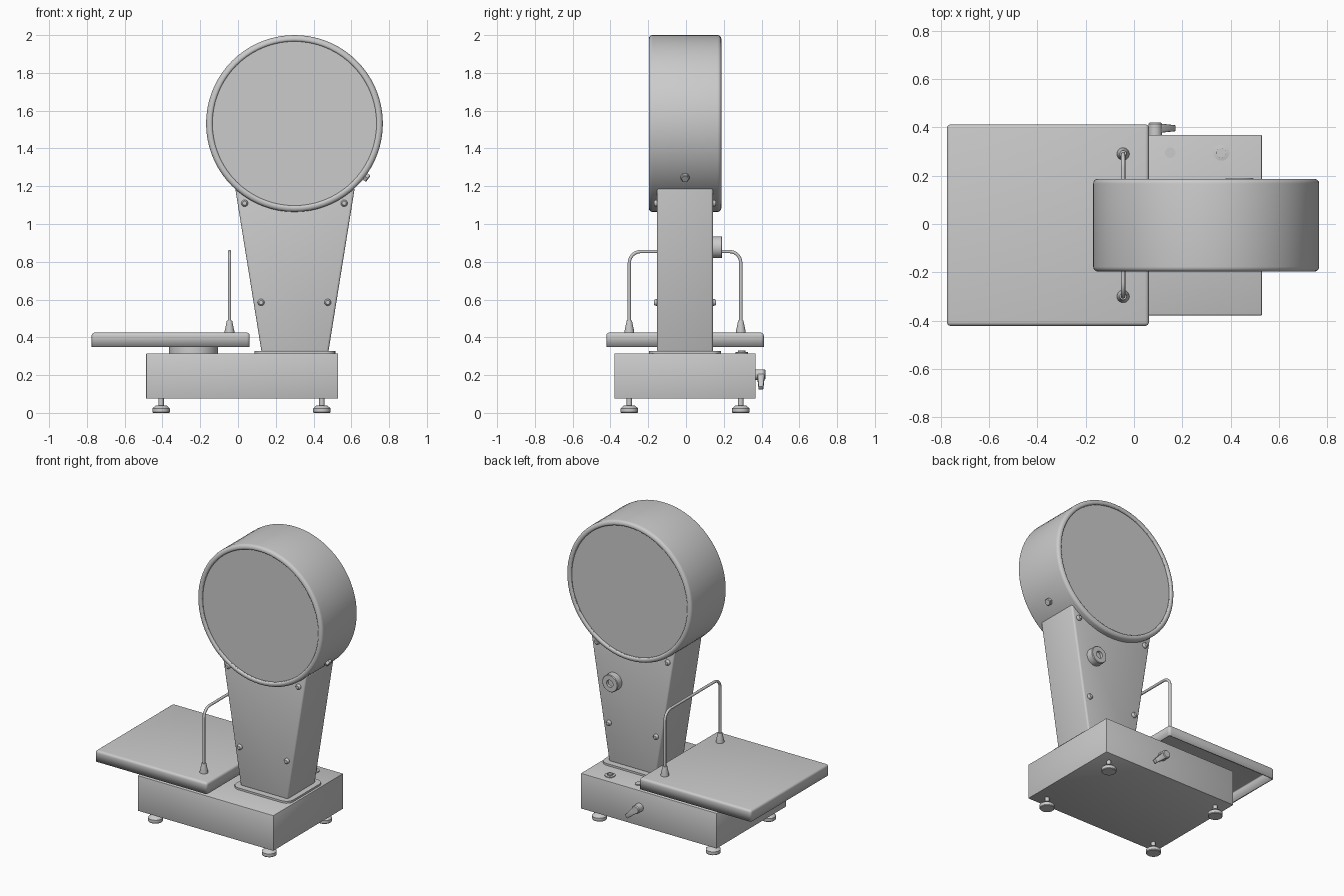
import bpy, bmesh, math
from mathutils import Vector, Matrix

if "Cube" in bpy.data.objects:
    bpy.data.objects.remove(bpy.data.objects["Cube"])

CY = -0.005          # depth centre of the main body
BACK = CY + 0.148    # rear face of the column


def finish(name, bm, angle=35):
    bmesh.ops.recalc_face_normals(bm, faces=bm.faces)
    me = bpy.data.meshes.new(name)
    bm.to_mesh(me)
    bm.free()
    ob = bpy.data.objects.new(name, me)
    bpy.context.collection.objects.link(ob)
    bpy.ops.object.select_all(action='DESELECT')
    ob.select_set(True)
    bpy.context.view_layer.objects.active = ob
    bpy.ops.object.shade_smooth_by_angle(angle=math.radians(angle))
    return ob


def lathe(name, profile, loc, axis=(0, 0, 1), seg=32):
    """Revolve (radius, height) points about an axis through loc."""
    bm = bmesh.new()
    vs = [bm.verts.new((r, 0, h)) for r, h in profile]
    es = [bm.edges.new(p) for p in zip(vs, vs[1:])]
    bmesh.ops.spin(bm, geom=vs + es, axis=(0, 0, 1), cent=(0, 0, 0),
                   angle=math.tau, steps=seg, use_duplicate=False)
    bmesh.ops.remove_doubles(bm, verts=bm.verts, dist=1e-5)
    rot = Vector(axis).to_track_quat('Z', 'Y').to_matrix().to_4x4()
    bm.transform(Matrix.Translation(loc) @ rot)
    return finish(name, bm)


def box(name, x, y, z, bevel=0.0, seg=2, top_x=None, only_vertical=False, open_bottom=False):
    """Box from ranges; top_x gives a different x range at the top."""
    bm = bmesh.new()
    bmesh.ops.create_cube(bm, size=1)
    for v in bm.verts:
        xr = top_x if top_x and v.co.z > 0 else x
        v.co = (xr[v.co.x > 0], y[v.co.y > 0], z[v.co.z > 0])
    if open_bottom:
        low = [f for f in bm.faces if all(v.co.z == min(w.co.z for w in bm.verts) for v in f.verts)]
        bmesh.ops.delete(bm, geom=low, context='FACES_ONLY')
    edges = [e for e in bm.edges if not e.is_boundary]
    if only_vertical:
        edges = [e for e in edges if abs(e.verts[0].co.z - e.verts[1].co.z) > 1e-3]
    if bevel:
        bmesh.ops.bevel(bm, geom=edges, offset=bevel, segments=seg, profile=0.5, affect='EDGES')
    return finish(name, bm)


def arc(cx, cy, r, a0, a1, n=5):
    return [(cx + r * math.cos(math.radians(a0 + (a1 - a0) * i / n)),
             cy + r * math.sin(math.radians(a0 + (a1 - a0) * i / n))) for i in range(n + 1)]


# Base housing
box("base_housing", (-0.487, 0.53), (CY - 0.374, CY + 0.374), (0.075, 0.315), 0.005)

# Adjustable feet
foot = [(0, 0), (0.043, 0), (0.046, 0.004), (0.046, 0.024), (0.03, 0.038), (0.014, 0.04),
        (0.014, 0.08)]
for i, fx in enumerate((-0.407, 0.444)):
    for j, fy in enumerate((-0.295, 0.295)):
        lathe(f"foot_{i}{j}", foot, (fx, CY + fy, 0), seg=24)

# Weighing tray, hollow underneath, on a round support
tray = box("tray", (-0.775, 0.062), (CY - 0.417, CY + 0.417), (0.35, 0.425), 0.016, 4,
           open_bottom=True)
solid = tray.modifiers.new("wall", 'SOLIDIFY')
solid.thickness = 0.01
# make sure the top faces up so the wall grows inward
top = max(tray.data.polygons, key=lambda p: p.area)
solid.offset = -1 if top.normal.z > 0 else 1
lathe("tray_support", [(0, 0), (0.13, 0), (0.13, 0.107), (0, 0.107)], (-0.235, CY, 0.31), seg=48)

# Guard rail: bent rod with conical sockets
half, rt, bend = 0.295, 0.854, 0.06
path = ([(-half, 0.42)] + arc(-half + bend, rt - bend, bend, 180, 90, 8)
        + arc(half - bend, rt - bend, bend, 90, 0, 8) + [(half, 0.42)])
cu = bpy.data.curves.new("guard_rail", 'CURVE')
cu.dimensions = '3D'
cu.bevel_depth = 0.009
cu.bevel_resolution = 3
sp = cu.splines.new('POLY')
sp.points.add(len(path) - 1)
for p, (y, z) in zip(sp.points, path):
    p.co = (-0.045, CY + y, z, 1)
sp.use_smooth = True
bpy.context.collection.objects.link(bpy.data.objects.new("guard_rail", cu))
for s in (-1, 1):
    lathe(f"rail_socket_{s}", [(0, 0), (0.026, 0), (0.026, 0.008), (0.014, 0.065), (0, 0.067)],
          (-0.045, CY + s * half, 0.423), seg=20)

# Tapered column and its flange
box("column_flange", (0.088, 0.515), (CY - 0.19, CY + 0.19), (0.31, 0.328), 0.05, 6,
    only_vertical=True)
box("column", (0.125, 0.478), (CY - 0.148, CY + 0.148), (0.32, 1.19), 0.012, 3,
    top_x=(-0.015, 0.618))

# Dome screws on both column faces
dome = [(0.018, -0.004), (0.018, 0.003)] + arc(0, 0.003, 0.018, 15, 90, 4)
dome = [(r, min(h, 0.017)) for r, h in dome]
for s in (-1, 1):
    for i, (x, z) in enumerate(((0.035, 1.11), (0.562, 1.11), (0.122, 0.585), (0.475, 0.585))):
        lathe(f"column_screw_{s}_{i}", dome, (x, CY + s * 0.148, z), (0, s, 0), 16)

# Round display head with rolled rims and recessed faces on both sides
R, H = 0.468, 0.192
side = ([(0, H - 0.014), (0.434, H - 0.014), (0.434, H - 0.008)]
        + arc(0.445, H - 0.011, 0.011, 165, 90, 3) + arc(R - 0.02, H - 0.02, 0.02, 90, 0, 5))
profile = side + [(r, -h) for r, h in reversed(side)]
lathe("display_head", profile, (0.299, CY, 1.532), (0, -1, 0), 72)

# Hexagonal plug on the head
d = Vector((0.8, 0, -0.6))
lathe("head_plug", [(0, -0.01), (0.024, -0.01), (0.024, 0.016), (0.02, 0.02), (0, 0.02)],
      Vector((0.299, CY, 1.532)) + d * R, d, 6)

# Rear knob on the column, with a recessed hub
lathe("rear_knob", [(0.058, -0.005), (0.058, 0.044), (0.054, 0.048), (0.024, 0.048),
                    (0.024, 0.03), (0, 0.03)], (0.437, BACK, 0.877), (0, 1, 0), 40)

# Spirit level and plug on the base top
lathe("spirit_level", [(0.033, -0.004), (0.033, 0.006), (0.02, 0.008), (0.02, 0.014),
                       (0.015, 0.014), (0.015, 0.01), (0, 0.01)], (0.362, 0.295, 0.315), seg=28)
lathe("top_plug", [(0.022, -0.004), (0.022, 0.006), (0, 0.006)], (0.15, 0.295, 0.315), seg=24)

# Locking lever on the rear of the base
ry = CY + 0.374
lathe("lever_hub", [(0.028, -0.005), (0.028, 0.045), (0.023, 0.051), (0, 0.051)],
      (0.088, ry, 0.203), (0, 1, 0), 24)
bm = bmesh.new()
bmesh.ops.create_cube(bm, size=1)
for v in bm.verts:
    tip = v.co.x > 0
    v.co = (0.105 if tip else 0.0,
            (0.015, 0.04)[v.co.y > 0] if tip else (0.008, 0.048)[v.co.y > 0],
            math.copysign(0.013 if tip else 0.022, v.co.z))
bmesh.ops.bevel(bm, geom=list(bm.edges), offset=0.004, segments=2, profile=0.5, affect='EDGES')
bm.transform(Matrix.Translation((0.088, ry, 0.203)) @ Matrix.Rotation(math.radians(43), 4, 'Y'))
finish("lever_handle", bm)
